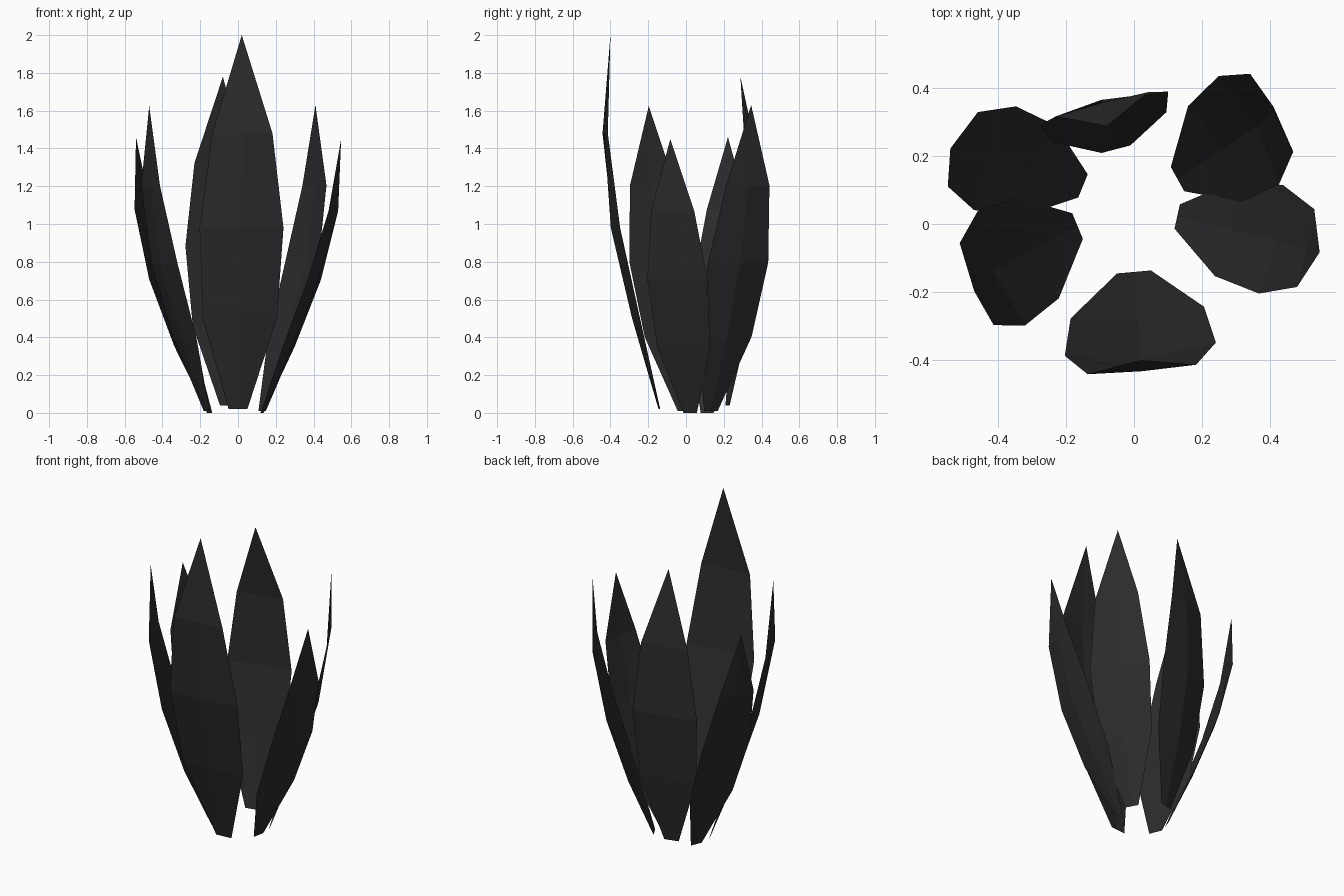
import bpy, bmesh, math
from mathutils import Vector

if "Cube" in bpy.data.objects:
    bpy.data.objects.remove(bpy.data.objects["Cube"])

mat = bpy.data.materials.new("dark_petal")
mat.diffuse_color = (0.025, 0.025, 0.025, 1)
mat.use_nodes = True
mat.node_tree.nodes["Principled BSDF"].inputs["Base Color"].default_value = mat.diffuse_color

# Petal rows at full size: height, outward bulge, half width, cupping of the midrib
ROWS = [(0.0, 0.0, 0.05, 0.0), (0.48, 0.12, 0.197, 0.025),
        (0.96, 0.228, 0.223, 0.03), (1.46, 0.288, 0.16, 0.005)]
TIP_H, TIP_OUT = 1.98, 0.26


def petal(name, facing, base, tip):
    """Folded leaf standing on base, facing outward, leaning to reach tip."""
    base, tip = Vector(base), Vector(tip)
    a = math.radians(facing)
    out = Vector((math.cos(a), math.sin(a), 0))
    side = Vector((-out.y, out.x, 0))
    s = (tip.z - base.z) / TIP_H
    lean = (tip - base - out * TIP_OUT * s) / TIP_H

    bm = bmesh.new()
    rows = []
    for h, o, w, cup in ROWS:
        c = base + out * o * s + lean * h
        rows.append([bm.verts.new(c - side * w * s),
                     bm.verts.new(c + out * cup * s),
                     bm.verts.new(c + side * w * s)])
    for lo, hi in zip(rows, rows[1:]):
        for i in range(2):
            bm.faces.new((lo[i], lo[i + 1], hi[i + 1], hi[i]))
    top = bm.verts.new(tip)
    for i in range(2):
        bm.faces.new((rows[-1][i], rows[-1][i + 1], top))
    me = bpy.data.meshes.new(name)
    bm.to_mesh(me)
    bm.free()
    me.materials.append(mat)
    bpy.context.collection.objects.link(bpy.data.objects.new(name, me))


# Ring of six petals of differing size
petal("front_petal", -85, (0.0, -0.141, 0.02), (0.02, -0.40, 2.0))
petal("back_petal", 104.7, (-0.053, 0.22, 0.04), (-0.08, 0.288, 1.78))
petal("back_right_petal", 29, (0.128, 0.132, 0.01), (0.41, 0.345, 1.63))
petal("right_petal", -12.5, (0.127, 0.022, 0.0), (0.546, -0.083, 1.45))
petal("back_left_petal", 158, (-0.15, 0.112, 0.0), (-0.54, 0.222, 1.46))
petal("left_petal", 202.5, (-0.166, -0.006, 0.01), (-0.47, -0.197, 1.625))
